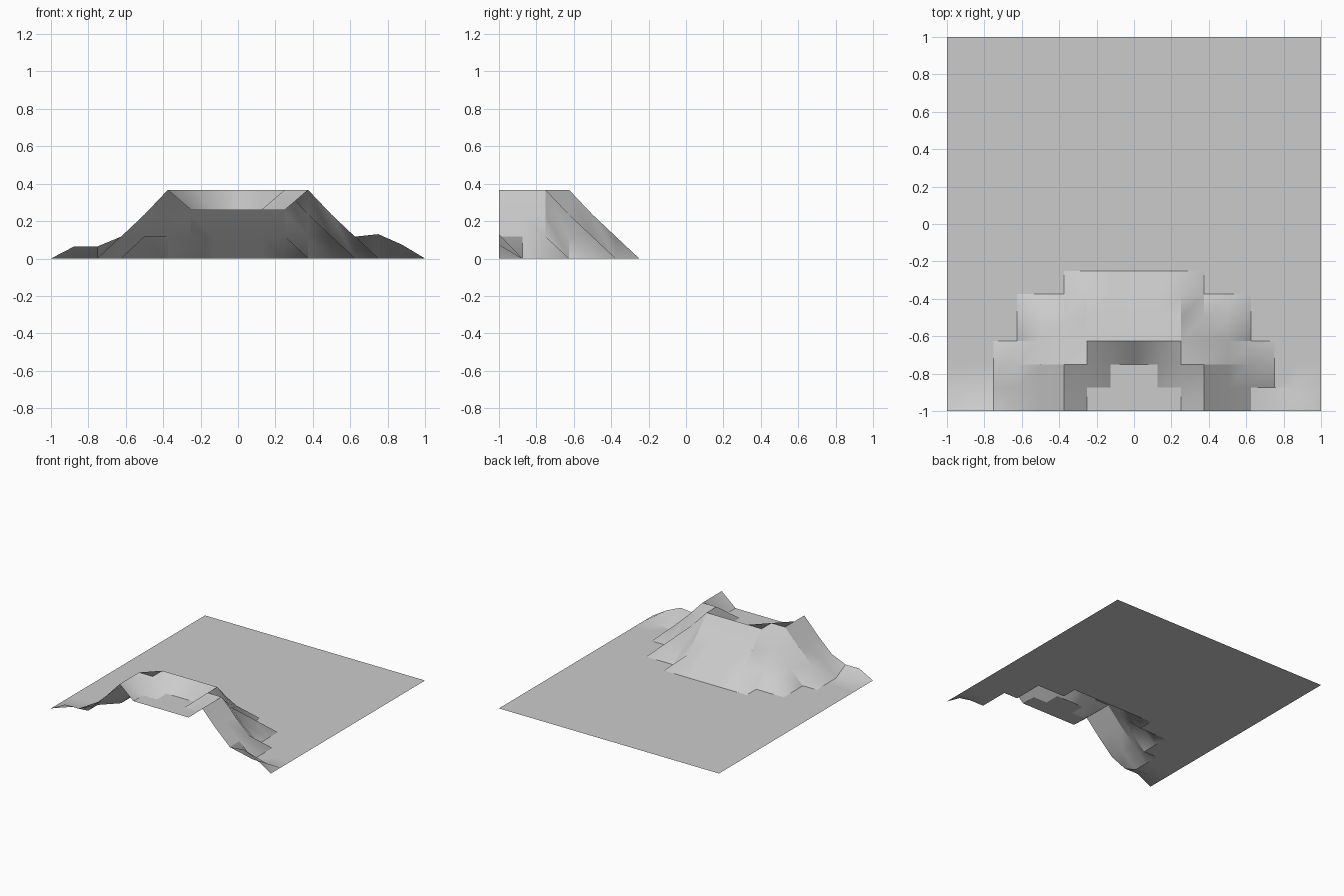
import bpy
import bmesh
import math

cube = bpy.data.objects.get("Cube")
if cube:
    bpy.data.objects.remove(cube, do_unlink=True)

CELLS = 16
STEP = 2 / CELLS
LOW, MID, RIM, FLOOR = 0.117, 0.235, 0.367, 0.26

# Hill heights per grid row from the front, from the centre column outwards
half_rows = {
    1: [FLOOR, FLOOR, FLOOR, RIM, MID, LOW],
    2: [FLOOR, FLOOR, RIM, RIM, MID, LOW],
    3: [RIM, RIM, RIM, MID, LOW],
    4: [MID, MID, MID, LOW, LOW],
    5: [LOW, LOW, LOW],
}
half_rows[0] = half_rows[1]

# Low foothills at the two ends of the front edge
foothills = {-7: 0.065, -6: 0.065, 6: 0.13, 7: 0.075}


def height(column, row):
    if row == 0 and column in foothills:
        return foothills[column]
    heights = half_rows.get(row, [])
    distance = abs(column)
    return heights[distance] if distance < len(heights) else 0.0


# Terrain sheet: a square grid raised into a terraced crater hill
bm = bmesh.new()
bmesh.ops.create_grid(bm, x_segments=CELLS, y_segments=CELLS, size=1)
for v in bm.verts:
    v.co.z = height(round(v.co.x / STEP), round((v.co.y + 1) / STEP))

mesh = bpy.data.meshes.new("terrain")
bm.to_mesh(mesh)
bm.free()
terrain = bpy.data.objects.new("terrain", mesh)
bpy.context.collection.objects.link(terrain)

# Plain grey ground colour
grey = (0.6, 0.6, 0.6, 1)
mat = bpy.data.materials.new("stone_grey")
mat.use_nodes = True
mat.diffuse_color = grey
for node in mat.node_tree.nodes:
    if node.type == 'BSDF_PRINCIPLED':
        node.inputs["Base Color"].default_value = grey
mesh.materials.append(mat)

# Soft shading with crisp terrace edges
bpy.ops.object.select_all(action='DESELECT')
terrain.select_set(True)
bpy.context.view_layer.objects.active = terrain
bpy.ops.object.shade_smooth_by_angle(angle=math.radians(30))
